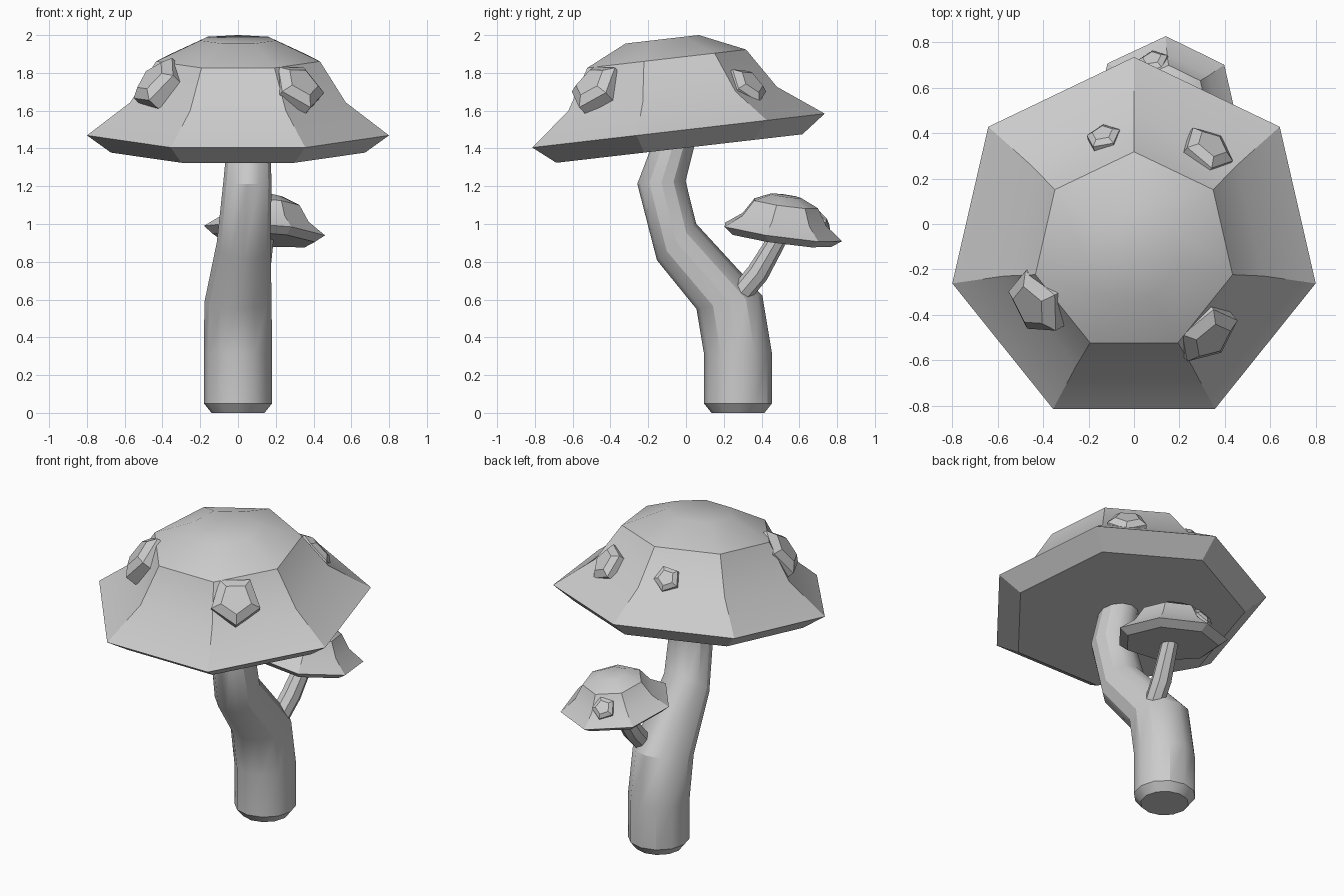
import bpy, bmesh, math
from mathutils import Vector

if "Cube" in bpy.data.objects:
    bpy.data.objects.remove(bpy.data.objects["Cube"])


def loft(name, rings, sides, phase=90, angle=30):
    """Skin a closed solid through rings of (centre, axis, radius)."""
    bm = bmesh.new()
    loops = []
    for centre, axis, radius in rings:
        n = Vector(axis).normalized()
        u = Vector((1, 0, 0)) - n * n.x
        u.normalize()
        v = n.cross(u)
        loop = []
        for i in range(sides):
            a = math.radians(phase) + 2 * math.pi * i / sides
            loop.append(bm.verts.new(Vector(centre) + radius * (math.cos(a) * u + math.sin(a) * v)))
        loops.append(loop)
    for lo, hi in zip(loops, loops[1:]):
        for i in range(sides):
            j = (i + 1) % sides
            bm.faces.new((lo[i], lo[j], hi[j], hi[i]))
    bm.faces.new(loops[0][::-1])
    bm.faces.new(loops[-1])
    bmesh.ops.recalc_face_normals(bm, faces=bm.faces[:])
    mesh = bpy.data.meshes.new(name)
    bm.to_mesh(mesh)
    bm.free()
    obj = bpy.data.objects.new(name, mesh)
    bpy.context.collection.objects.link(obj)
    bpy.ops.object.select_all(action='DESELECT')
    obj.select_set(True)
    bpy.context.view_layer.objects.active = obj
    bpy.ops.object.shade_smooth_by_angle(angle=math.radians(angle))
    return obj


# Seven-sided cap profile: (radius, height above the rim)
CAP = [(0.69, -0.095), (0.82, 0), (0.585, 0.17), (0.445, 0.385), (0.205, 0.49)]


def cap(name, centre, axis, scale):
    n = Vector(axis).normalized()
    return loft(name, [(Vector(centre) + n * h * scale, n, r * scale) for r, h in CAP], 7)


def spot(name, host, point, axis_xy, radius, phase):
    """Five-sided wart sitting on a cap."""
    bpy.context.view_layer.update()
    _, base, _, _ = host.closest_point_on_mesh(Vector(point))
    out = Vector((point[0] - axis_xy[0], point[1] - axis_xy[1], 0)).normalized()
    n = (out * 0.78 + Vector((0, 0, 0.62))).normalized()
    steps = [(1.0, -0.4), (1.0, 0.22), (0.62, 0.45)]
    return loft(name, [(base + n * h * radius, n, r * radius) for r, h in steps], 5, phase, 20)


# Bent main stem
loft("stem", [
    ((0, 0.275, 0), (0, 0, 1), 0.14),
    ((0, 0.275, 0.05), (0, 0, 1), 0.18),
    ((0, 0.275, 0.315), (0, 0, 1), 0.18),
    ((0, 0.23, 0.585), (0, -0.2, 1), 0.178),
    ((0.03, -0.05, 0.905), (0, -0.7, 0.75), 0.142),
    ((0.05, -0.13, 1.22), (0, -0.06, 1), 0.128),
    ((0.055, -0.07, 1.41), (0, -0.05, 1), 0.115),
], 12)

# Side shoot
loft("branch", [
    ((0.09, 0.28, 0.62), (0, 0.7, 0.7), 0.058),
    ((0.11, 0.38, 0.74), (0.1, 0.6, 0.8), 0.06),
    ((0.14, 0.49, 0.93), (0.1, 0.4, 0.9), 0.05),
], 8)

# Caps
main_cap = cap("main_cap", (0, -0.08, 1.49), (0, -0.115, 0.993), 1.0)
small_cap = cap("small_cap", (0.14, 0.50, 0.955), (0.08, 0.14, 1), 0.402)

# Spots
for i, (p, r, ph) in enumerate([
        ((-0.42, -0.34, 1.74), 0.155, 110),
        ((0.32, -0.48, 1.72), 0.15, 80),
        ((0.33, 0.34, 1.74), 0.12, 60),
        ((-0.15, 0.41, 1.80), 0.078, 90)]):
    spot(f"cap_spot_{i + 1}", main_cap, p, (0, -0.1), r, ph)
spot("small_cap_spot", small_cap, (0.08, 0.72, 1.02), (0.14, 0.5), 0.07, 90)
